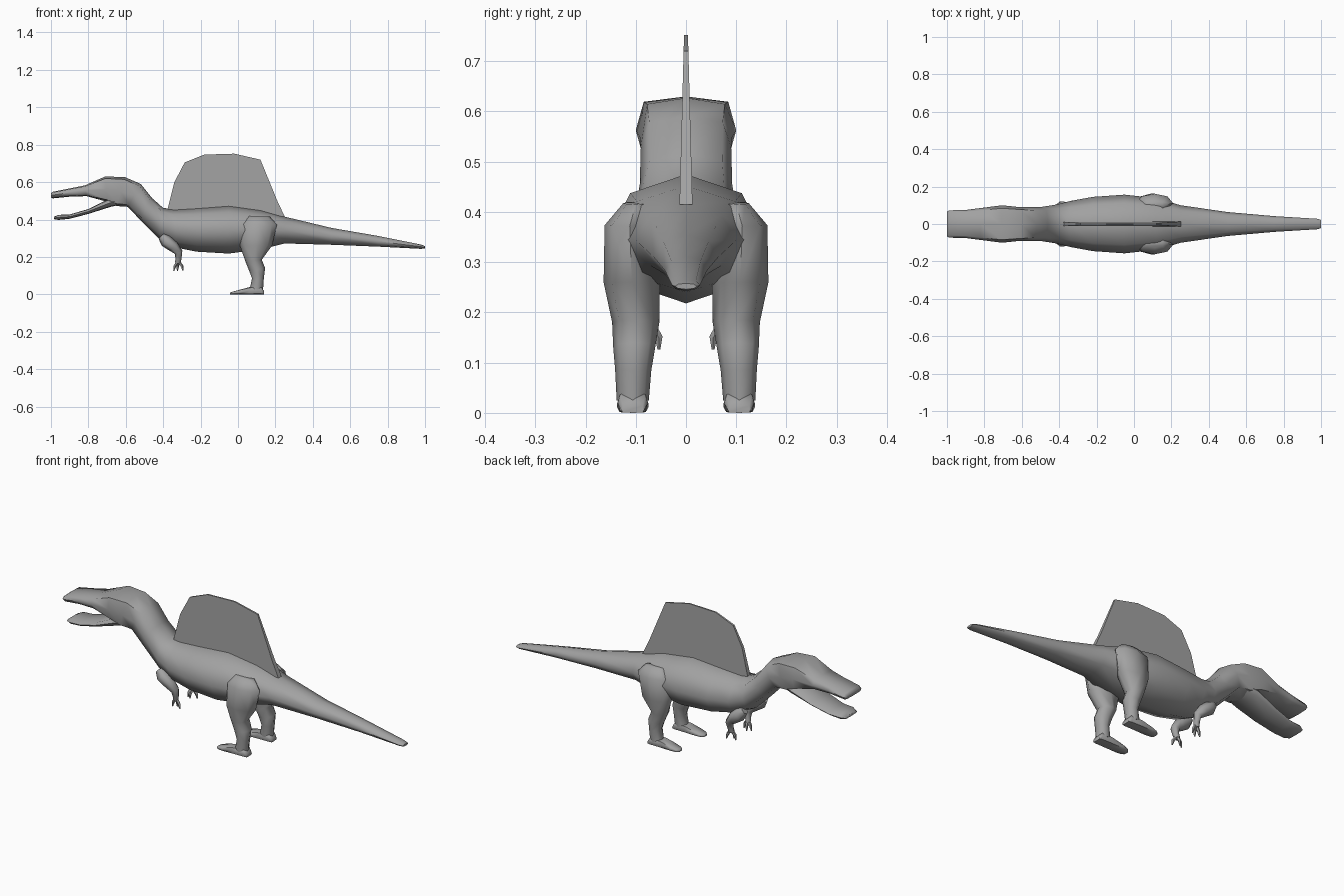
import bpy, bmesh, math
from mathutils import Vector

cube = bpy.data.objects.get("Cube")
if cube:
    bpy.data.objects.remove(cube, do_unlink=True)

hide = bpy.data.materials.new("grey_hide")
hide.use_nodes = True
hide.diffuse_color = (0.36, 0.36, 0.36, 1)
hide.node_tree.nodes["Principled BSDF"].inputs["Base Color"].default_value = (0.36, 0.36, 0.36, 1)


def finish(name, bm, mirror=False, angle=62):
    """Turn a bmesh into a smooth-shaded object, mirrored across y if asked."""
    bmesh.ops.recalc_face_normals(bm, faces=bm.faces)
    mesh = bpy.data.meshes.new(name)
    bm.to_mesh(mesh)
    bm.free()
    mesh.materials.append(hide)
    ob = bpy.data.objects.new(name, mesh)
    bpy.context.collection.objects.link(ob)
    bpy.ops.object.select_all(action='DESELECT')
    ob.select_set(True)
    bpy.context.view_layer.objects.active = ob
    bpy.ops.object.shade_smooth_by_angle(angle=math.radians(angle))
    if mirror:
        mod = ob.modifiers.new("other_side", 'MIRROR')
        mod.use_axis = (False, True, False)
        mod.use_mirror_merge = False
    return ob


def loft(name, sections, sides=8, power=1.0, mirror=False):
    """Skin rings given as (x1, z1, x2, z2, half width, centre y, power)."""
    bm = bmesh.new()
    rings = []
    for s in sections:
        x1, z1, x2, z2, w = s[:5]
        y = s[5] if len(s) > 5 else 0
        p = s[6] if len(s) > 6 else power
        mid = Vector(((x1 + x2) / 2, y, (z1 + z2) / 2))
        up = Vector(((x1 - x2) / 2, 0, (z1 - z2) / 2))
        ring = []
        for i in range(sides):
            a = math.tau * i / sides
            c, n = math.cos(a), math.sin(a)
            c = math.copysign(abs(c) ** p if abs(c) > 1e-6 else 0, c)
            n = math.copysign(abs(n) ** p if abs(n) > 1e-6 else 0, n)
            ring.append(bm.verts.new(mid + up * c + Vector((0, w * n, 0))))
        rings.append(ring)
    for a, b in zip(rings, rings[1:]):
        for i in range(sides):
            j = (i + 1) % sides
            bm.faces.new((a[i], a[j], b[j], b[i]))
    bm.faces.new(rings[0])
    bm.faces.new(rings[-1])
    return finish(name, bm, mirror)


def limb(name, points, sides=6):
    """Tapered tube through (x, y, z, radius) points, on both sides."""
    bm = bmesh.new()
    pts = [Vector(p[:3]) for p in points]
    rings = []
    for i, p in enumerate(pts):
        d = (pts[min(i + 1, len(pts) - 1)] - pts[max(i - 1, 0)]).normalized()
        u = d.cross(Vector((0, 1, 0))).normalized()
        v = d.cross(u)
        rings.append([bm.verts.new(p + points[i][3] * (u * math.cos(math.tau * k / sides)
                      + v * math.sin(math.tau * k / sides))) for k in range(sides)])
    for a, b in zip(rings, rings[1:]):
        for i in range(sides):
            j = (i + 1) % sides
            bm.faces.new((a[i], a[j], b[j], b[i]))
    bm.faces.new(rings[0])
    bm.faces.new(rings[-1])
    return finish(name, bm, True)


# Tail, trunk, neck, skull and upper jaw in one skin
loft("body", [
    (1.0, .258, 1.0, .246, .022),
    (.98, .266, .98, .243, .028),
    (.75, .312, .75, .255, .042),
    (.5, .355, .5, .265, .064),
    (.25, .415, .25, .272, .1),
    (.12, .452, .12, .24, .138),
    (-.05, .475, -.05, .218, .157),
    (-.22, .462, -.22, .228, .145),
    (-.34, .455, -.33, .25, .124),
    (-.4, .462, -.42, .295, .105, 0, .9),
    (-.46, .515, -.52, .395, .092, 0, .7),
    (-.52, .59, -.59, .468, .09, 0, .6),
    (-.605, .627, -.65, .472, .092, 0, .5),
    (-.71, .63, -.7, .495, .1, 0, .5),
    (-.82, .582, -.81, .525, .086, 0, .5),
    (-.9, .566, -.9, .522, .075, 0, .5),
    (-.99, .548, -.99, .513, .073, 0, .5),
    (-1.0, .54, -1.0, .518, .066, 0, .5),
])

# Lower jaw
loft("lower_jaw", [
    (-.61, .53, -.6, .485, .07),
    (-.69, .51, -.68, .468, .086),
    (-.8, .456, -.8, .43, .078),
    (-.9, .427, -.9, .404, .068),
    (-.96, .425, -.96, .398, .064),
    (-.985, .414, -.985, .402, .05),
], power=.5)

# Back sail: a plate that thins towards its rim
outline = [(-.38, .44), (-.34, .6), (-.285, .705), (-.18, .747), (-.02, .752),
           (.12, .72), (.21, .5), (.25, .415)]
bm = bmesh.new()
sides = [[bm.verts.new((x, s * (.013 - .027 * (z - .415)), z)) for x, z in outline]
         for s in (-1, 1)]
for row in sides:
    bm.faces.new(row)
for i in range(len(outline)):
    j = (i + 1) % len(outline)
    bm.faces.new((sides[0][i], sides[0][j], sides[1][j], sides[1][i]))
finish("back_sail", bm, angle=30)

# Hind legs, rings running from hip to ankle (front edge, back edge)
loft("hind_leg", [
    (.055, .42, .17, .415, .025, .1),
    (.012, .375, .208, .372, .05, .112),
    (.01, .26, .182, .26, .056, .108),
    (.04, .175, .127, .185, .047, .1),
    (.06, .125, .145, .14, .042, .103),
    (.075, .085, .138, .085, .036, .105),
    (.062, .025, .134, .025, .032, .106),
], mirror=True)

# Feet with flat soles
loft("foot", [
    (.14, .016, .14, 0, .024, .106),
    (.125, .04, .125, 0, .03, .106),
    (.06, .038, .06, 0, .031, .106),
    (0, .022, 0, 0, .031, .106),
    (-.03, .014, -.03, 0, .026, .106),
    (-.042, .009, -.042, 0, .014, .106),
], power=.5, mirror=True)

# Arms, bent at the elbow
limb("arm", [
    (-.41, .085, .31, .02), (-.385, .09, .285, .034), (-.345, .088, .255, .03),
    (-.318, .082, .225, .022), (-.318, .075, .19, .016), (-.322, .07, .168, .015)])

# Three clawed fingers on each hand
for name, dx, dy in (("front_finger", -.024, -.004), ("middle_finger", -.004, -.016),
                     ("rear_finger", .026, .004)):
    limb(name, [(-.32, .07, .178, .009), (-.32 + dx * .8, .07 + dy, .15, .008),
                (-.32 + dx, .07 + dy, .126, .003)], sides=5)
